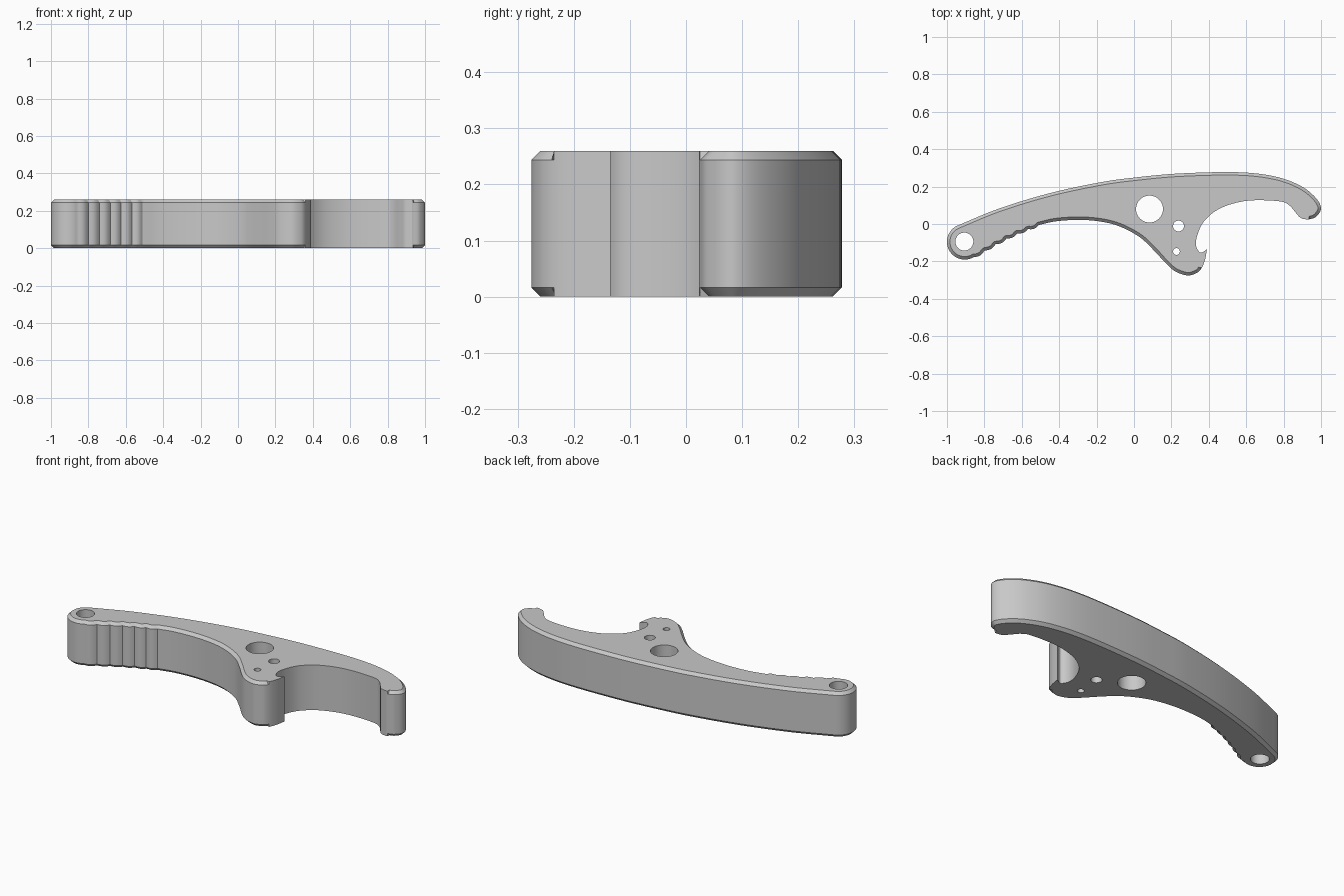
import bpy, bmesh, math
from mathutils import Vector

cube = bpy.data.objects.get("Cube")
if cube:
    bpy.data.objects.remove(cube, do_unlink=True)

HEIGHT, CHAMFER = 0.26, 0.016


def spline(pts, steps=8):
    """Smooth open curve through the points; the last point is left out."""
    p = [Vector(q) for q in pts]
    p = [2 * p[0] - p[1]] + p + [2 * p[-1] - p[-2]]
    out = []
    for a, b, c, d in zip(p, p[1:], p[2:], p[3:]):
        for i in range(steps):
            t = i / steps
            out.append(0.5 * (2 * b + (c - a) * t + (2 * a - 5 * b + 4 * c - d) * t * t
                              + (3 * b - a - 3 * c + d) * t ** 3))
    return out


def arc(x, y, r, start, end, n):
    angles = [math.radians(start + (end - start) * i / n) for i in range(n)]
    return [Vector((x + r * math.cos(a), y + r * math.sin(a))) for a in angles]


# Curved back, from the hook nose to the round end
back = spline([(0.93, 0.023), (0.972, 0.038), (1.0, 0.085), (0.967, 0.145), (0.885, 0.207),
               (0.75, 0.255), (0.55, 0.277), (0.24, 0.27), (0, 0.248), (-0.185, 0.222),
               (-0.45, 0.165), (-0.72, 0.083), (-0.948, -0.01)])
round_end = arc(-0.905, -0.095, 0.095, 117, 300, 32)

# Finger grip: six shallow bumps along the underside
grip = spline([(-0.858, -0.177), (-0.74, -0.108), (-0.625, -0.05), (-0.51, -0.006)], 16)
for i, p in enumerate(grip):
    p += Vector((0.45, -0.9)) * 0.01 * abs(math.sin(math.pi * i / 8))

# Belly of the handle, down to the lifting lip
belly = spline([(-0.51, -0.006), (-0.42, 0.014), (-0.3, 0.022), (-0.185, 0.014), (-0.08, -0.012),
                (0.03, -0.07), (0.11, -0.145), (0.17, -0.21), (0.22, -0.253), (0.285, -0.275),
                (0.335, -0.262), (0.362, -0.235), (0.38, -0.19), (0.39, -0.135)])

# Open mouth between the lip and the hook nose
mouth = spline([(0.39, -0.135), (0.362, -0.153), (0.345, -0.145), (0.331, -0.11), (0.34, -0.055),
                (0.375, 0.015), (0.445, 0.075), (0.54, 0.112), (0.645, 0.127), (0.78, 0.121),
                (0.83, 0.1), (0.865, 0.06), (0.892, 0.032), (0.93, 0.023)])

outline = back + round_end + grip + belly + mouth
bevelled = ([i > 1 for i in range(len(back))] + [True] * len(round_end + grip)
            + [p.x < 0.36 for p in belly] + [False] * len(mouth))

# Outline moved inward where the rim is chamfered
inner = []
for i, p in enumerate(outline):
    t = (outline[(i + 1) % len(outline)] - outline[i - 1]).normalized()
    inner.append(p + Vector((-t.y, t.x)) * CHAMFER * bevelled[i])

bm = bmesh.new()


def walls(levels):
    """Join stacked loops of points with quads; return the end loops' edges."""
    rings = [[bm.verts.new((p.x, p.y, z)) for p in pts] for pts, z in levels]
    n = len(rings[0])
    for low, high in zip(rings, rings[1:]):
        for i in range(n):
            j = (i + 1) % n
            bm.faces.new((low[i], low[j], high[j], high[i]))
    return [[bm.edges.get((r[i], r[(i + 1) % n])) for i in range(n)]
            for r in (rings[0], rings[-1])]


bottom, top = walls([(inner, 0), (outline, CHAMFER), (outline, HEIGHT - CHAMFER), (inner, HEIGHT)])

# Through holes: key ring, large centre hole and two small ones
for x, y, r in [(-0.907, -0.094, 0.048), (0.083, 0.08, 0.072),
                (0.238, -0.011, 0.029), (0.227, -0.147, 0.018)]:
    ring = arc(x, y, r, 0, 360, 40)
    low, high = walls([(ring, 0), (ring, HEIGHT)])
    bottom += low
    top += high

# Flat top and bottom faces around the holes
for edges, z in ((bottom, -1), (top, 1)):
    bmesh.ops.triangle_fill(bm, edges=edges, use_beauty=True, normal=(0, 0, z))
bmesh.ops.recalc_face_normals(bm, faces=bm.faces[:])

mesh = bpy.data.meshes.new("opener_body")
bm.to_mesh(mesh)
bm.free()
body = bpy.data.objects.new("opener_body", mesh)
bpy.context.collection.objects.link(body)

# Plain grey finish
grey = bpy.data.materials.new("light_grey")
grey.use_nodes = True
colour = (0.58, 0.58, 0.58, 1)
grey.diffuse_color = colour
grey.node_tree.nodes["Principled BSDF"].inputs["Base Color"].default_value = colour
mesh.materials.append(grey)

bpy.ops.object.select_all(action='DESELECT')
body.select_set(True)
bpy.context.view_layer.objects.active = body
bpy.ops.object.shade_smooth_by_angle(angle=math.radians(25))
